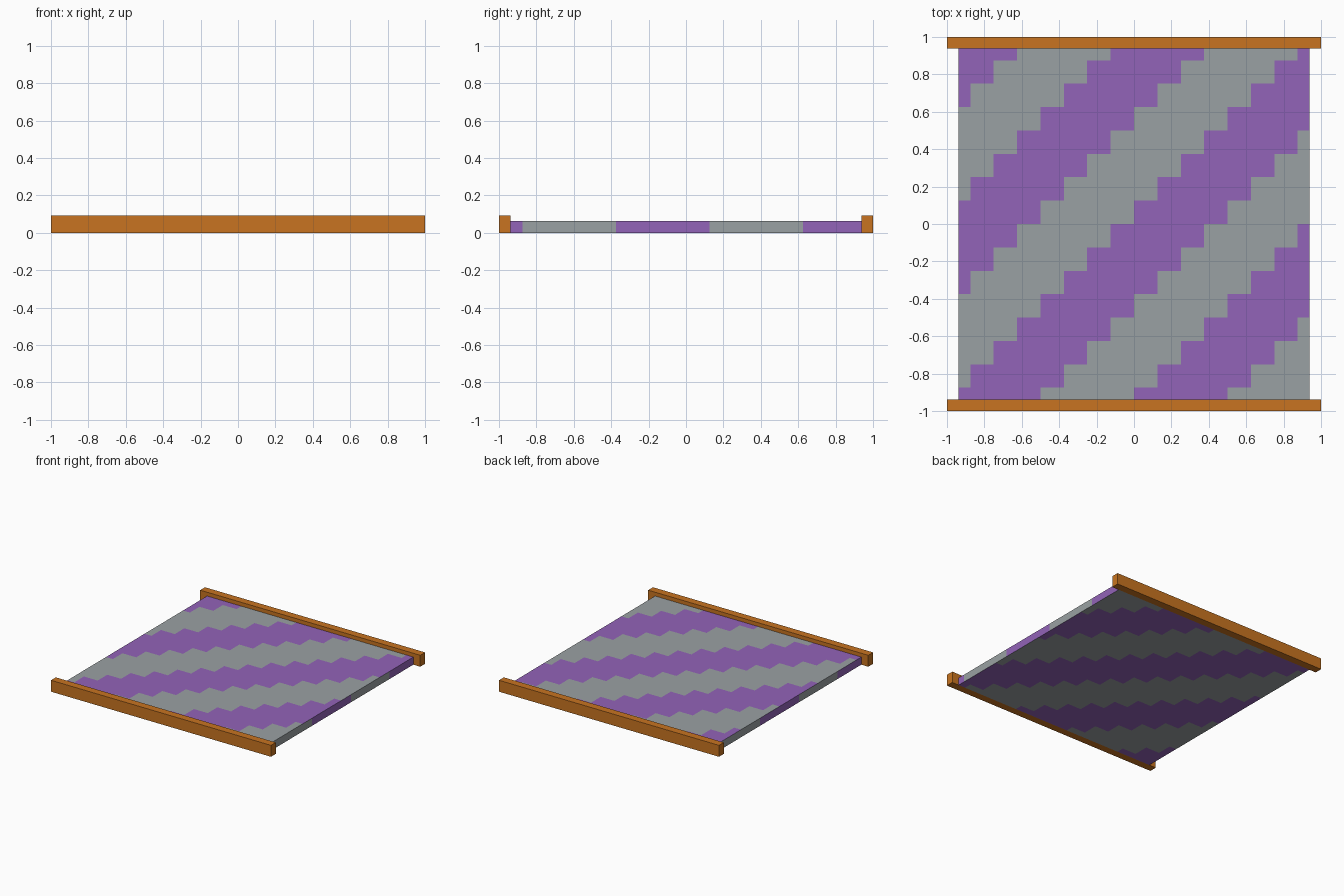
import bpy, bmesh, math
from mathutils import Matrix, Vector

if "Cube" in bpy.data.objects:
    bpy.data.objects.remove(bpy.data.objects["Cube"])

CELL = 0.125


def material(name, rgb):
    m = bpy.data.materials.new(name)
    m.diffuse_color = (*rgb, 1)
    m.use_nodes = True
    m.node_tree.nodes["Principled BSDF"].inputs["Base Color"].default_value = m.diffuse_color
    return m


orange = material("orange", (0.578, 0.175, 0.015))
purple = material("purple", (0.288, 0.125, 0.479))
grey = material("grey", (0.323, 0.356, 0.366))


def box_mesh(size, centre):
    bm = bmesh.new()
    bmesh.ops.create_cube(bm, size=1, matrix=Matrix.Translation(centre) @ Matrix.Diagonal((*size, 1)))
    return bm


def finish(bm, name, mats):
    me = bpy.data.meshes.new(name)
    bm.to_mesh(me)
    bm.free()
    for m in mats:
        me.materials.append(m)
    ob = bpy.data.objects.new(name, me)
    bpy.context.collection.objects.link(ob)
    return ob


# End rails along the front and back
for name, side in (("front_rail", -1), ("back_rail", 1)):
    bm = box_mesh((2, 0.0625, 0.09375), (0, side * 0.96875, 0.046875))
    finish(bm, name, [orange])

# Woven slab, cut into square cells
bm = box_mesh((1.875, 1.875, 0.0625), (0, 0, 0.03125))
for axis in (Vector((1, 0, 0)), Vector((0, 1, 0))):
    for k in range(-7, 8):
        bmesh.ops.bisect_plane(bm, geom=bm.verts[:] + bm.edges[:] + bm.faces[:],
                               plane_co=axis * k * CELL, plane_no=axis)

# Stepped diagonal stripes: four cells purple, four cells grey
bm.normal_update()
for f in bm.faces:
    c, n = f.calc_center_median(), f.normal
    i, j = math.floor(c.x / CELL), math.floor(c.y / CELL)
    if n.z < -0.5:        # underside is mirrored front to back
        step = i + j + 1
    elif n.x > 0.5:       # right edge
        step = 8 - j
    elif n.x < -0.5:      # left edge
        step = j + 1
    else:
        step = i - j
    f.material_index = 0 if step % 8 < 4 else 1
finish(bm, "striped_slab", [purple, grey])
